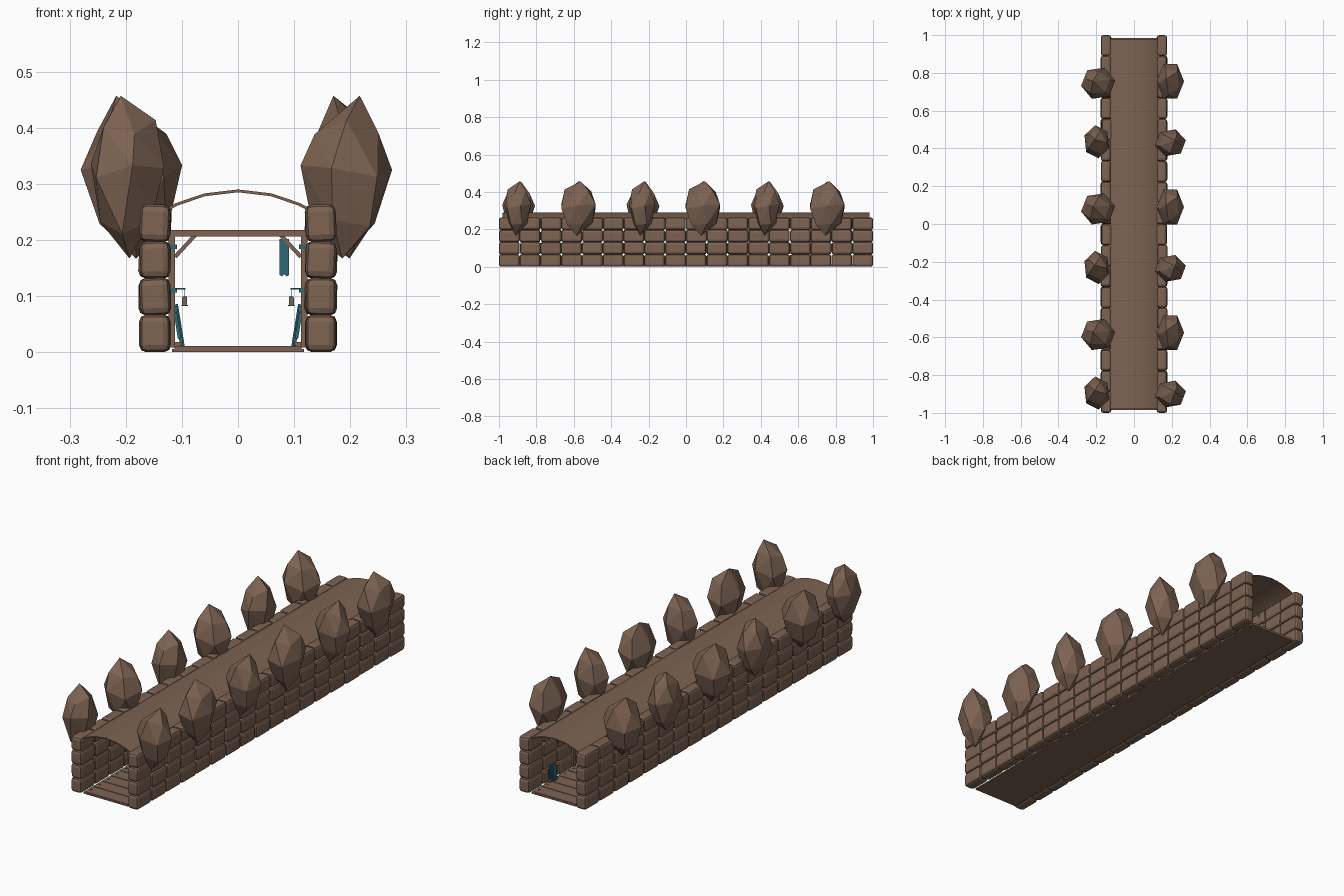
import bpy, bmesh, math, random
from mathutils import Matrix, Vector, Euler

random.seed(7)
if "Cube" in bpy.data.objects:
    bpy.data.objects.remove(bpy.data.objects["Cube"], do_unlink=True)


def material(name, rgb):
    m = bpy.data.materials.new(name)
    m.use_nodes = True
    m.diffuse_color = (*rgb, 1)
    m.node_tree.nodes["Principled BSDF"].inputs["Base Color"].default_value = (*rgb, 1)
    return m


brown = material("earth_brown", (0.205, 0.125, 0.086))
teal = material("teal", (0.03, 0.14, 0.17))


def finish(bm, name, mat, bevel=0):
    bmesh.ops.recalc_face_normals(bm, faces=bm.faces)
    mesh = bpy.data.meshes.new(name)
    bm.to_mesh(mesh)
    bm.free()
    mesh.materials.append(mat)
    ob = bpy.data.objects.new(name, mesh)
    bpy.context.collection.objects.link(ob)
    if bevel:
        mod = ob.modifiers.new("chamfer", "BEVEL")
        mod.width = bevel
        mod.segments = 2
    return ob


def box(bm, centre, size, rot=(0, 0, 0)):
    mat = Matrix.LocRotScale(Vector(centre), Euler(rot), Vector(size))
    bmesh.ops.create_cube(bm, size=1, matrix=mat)


def bar(bm, a, b, thick):
    # square bar between two points
    a, b = Vector(a), Vector(b)
    turn = (b - a).to_track_quat("Z", "Y")
    size = Vector((thick, thick, (b - a).length))
    bmesh.ops.create_cube(bm, size=1, matrix=Matrix.LocRotScale((a + b) / 2, turn, size))


def extrude_profile(name, points, y0, y1, mat):
    bm = bmesh.new()
    face = bm.faces.new([bm.verts.new((x, y0, z)) for x, z in points])
    ext = bmesh.ops.extrude_face_region(bm, geom=[face])["geom"]
    verts = [g for g in ext if isinstance(g, bmesh.types.BMVert)]
    bmesh.ops.translate(bm, verts=verts, vec=(0, y1 - y0, 0))
    return finish(bm, name, mat)


# stone walls: four courses of chamfered blocks on each side
COUNT, ROWS = 18, 4
pitch = 2 / COUNT
for side, label in ((1, "left"), (-1, "right")):
    bm = bmesh.new()
    for row in range(ROWS):
        for i in range(COUNT):
            y = -1 + pitch * (i + 0.5)
            edge = i in (0, COUNT - 1)
            j = 0 if edge else random.uniform(-0.004, 0.004)
            box(bm, (side * (0.148 + j / 2), y + j / 2, 0.0335 + 0.0655 * row),
                (0.054, pitch, 0.067),
                (0, random.uniform(-0.05, 0.05) if row else 0, 0))
    finish(bm, label + "_stone_wall", brown, 0.013)

# arched roof sheet
outer = [(-0.125, 0.258), (-0.11, 0.266), (-0.06, 0.283), (0, 0.29)]
outer += [(-x, z) for x, z in outer[-2::-1]]
inner = [(x * 0.985, z - 0.005) for x, z in reversed(outer)]
roof = extrude_profile("arched_roof", outer + inner, -0.98, 0.98, brown)
for p in roof.data.polygons:
    p.use_smooth = abs(p.normal.y) < 0.5
roof.data.set_sharp_from_angle(angle=math.radians(35))

# plank floor with nail heads
bm = bmesh.new()
box(bm, (0, 0, 0.003), (0.236, 1.97, 0.006))
nails = bmesh.new()
for i in range(30):
    y = -0.953 + i * 1.906 / 29
    box(bm, (0, y, 0.006), (0.226, 0.062, 0.009 + random.uniform(0, 0.002)))
    for x in (-0.1, 0.1):
        box(nails, (x, y, 0.011), (0.006, 0.01, 0.003))
finish(bm, "floor_planks", brown)
finish(nails, "floor_nails", teal)

# timber frames with braces, bands and lantern brackets
wood, metal, lamps = bmesh.new(), bmesh.new(), bmesh.new()
for y in (-0.64, -0.31, 0.02, 0.34, 0.67):
    box(wood, (0, y, 0.212), (0.25, 0.018, 0.011))
    for s in (1, -1):
        box(wood, (s * 0.118, y, 0.108), (0.012, 0.02, 0.2))
        bar(wood, (s * 0.112, y, 0.17), (s * 0.075, y, 0.21), 0.007)
        for z in (0.11, 0.188):
            box(metal, (s * 0.117, y, z), (0.016, 0.024, 0.008))
        bar(metal, (s * 0.11, y, 0.113), (s * 0.094, y, 0.113), 0.002)
        bar(metal, (s * 0.095, y, 0.113), (s * 0.095, y, 0.098), 0.0015)
        for z, w in ((0.098, 0.008), (0.083, 0.011)):
            box(metal, (s * 0.095, y, z), (w, w, 0.002))
        box(lamps, (s * 0.095, y, 0.0905), (0.009, 0.009, 0.013))
finish(wood, "timber_frames", brown)
finish(metal, "iron_fittings", teal)
finish(lamps, "lanterns", brown)

# hanging banners with a notched lower edge
for i, y in enumerate((-0.64, 0.02, 0.67)):
    cloth = [(0.074, 0.202), (0.091, 0.202), (0.091, 0.138),
             (0.087, 0.135), (0.0825, 0.139), (0.078, 0.135), (0.074, 0.138)]
    extrude_profile(f"banner_{i + 1}", cloth, y - 0.002, y + 0.002, teal)

# ribbed shields leaning on the walls
for s, label in ((1, "left"), (-1, "right")):
    for i, y in enumerate((-0.48, 0.18, 0.84)):
        bm = bmesh.new()
        for k in range(-2, 3):
            h = 0.076 - 0.007 * k * k
            box(bm, (s * (0.108 - 0.002 * (2 - abs(k))), y + k * 0.011, 0.048),
                (0.006, 0.0105, h), (0, s * 0.16, 0))
        finish(bm, f"{label}_shield_{i + 1}", teal)
        bm = bmesh.new()
        box(bm, (s * 0.108, y, 0.014), (0.014, 0.06, 0.008))
        finish(bm, f"{label}_shield_stand_{i + 1}", brown)


# faceted boulders rising above the walls
def boulder(name, centre, half, spin, lean):
    bm = bmesh.new()
    rings = ((0.225, 5, 0.72, 0.3), (0.325, 6, 1.04, 0.0), (0.4, 5, 0.74, 0.75))
    x0, y0 = centre
    bm.verts.new((x0 - lean * 0.3, y0 - 0.01, 0.167))
    bm.verts.new((x0 + lean, y0 + 0.012, 0.457))
    for z, n, r, turn in rings:
        for k in range(n):
            a = math.tau * k / n + turn + spin
            dz = 0.014 * math.sin(k * 2.3 + turn)
            bm.verts.new((x0 + half[0] * r * math.cos(a),
                          y0 + half[1] * r * math.sin(a), z + dz))
    bmesh.ops.convex_hull(bm, input=bm.verts)
    finish(bm, name, brown)


for i in range(3):
    d = 0.665 * i
    boulder(f"left_small_boulder_{i + 1}", (0.193, -0.9 + d), (0.08, 0.072), 0.2, 0.024)
    boulder(f"left_large_boulder_{i + 1}", (0.192, -0.575 + d), (0.07, 0.102), 0.0, -0.022)
    boulder(f"right_small_boulder_{i + 1}", (-0.197, -0.895 + d), (0.068, 0.085), 1.7, -0.012)
    boulder(f"right_large_boulder_{i + 1}", (-0.19, -0.585 + d), (0.088, 0.085), 3.3, -0.027)
